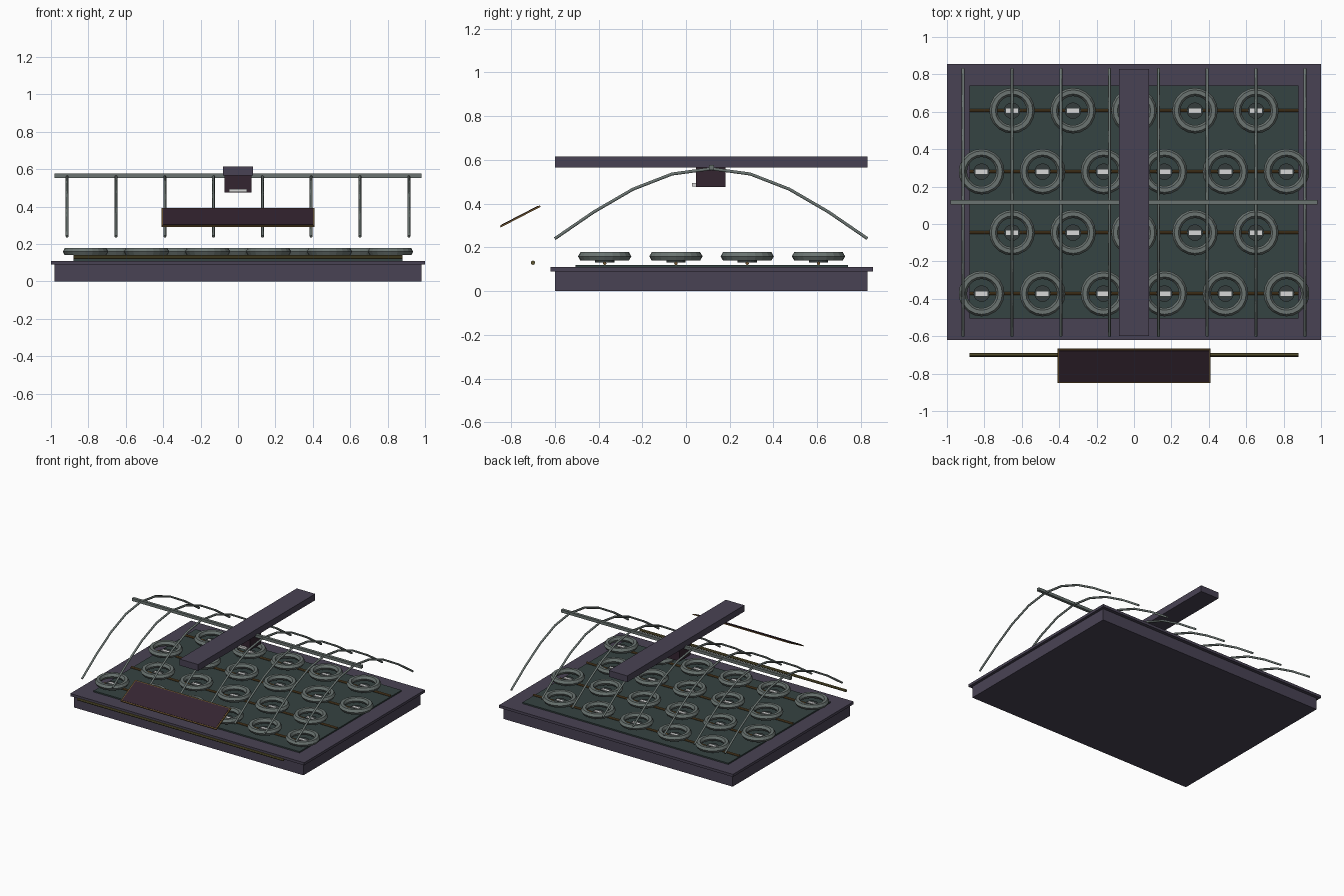
import bpy, math
from mathutils import Vector

if "Cube" in bpy.data.objects:
    bpy.data.objects.remove(bpy.data.objects["Cube"])


def material(name, rgb):
    m = bpy.data.materials.new(name)
    m.diffuse_color = (*rgb, 1)
    m.use_nodes = True
    m.node_tree.nodes["Principled BSDF"].inputs["Base Color"].default_value = m.diffuse_color
    return m


BODY = material("slate violet", (0.066, 0.055, 0.088))
BED = material("dark green", (0.036, 0.056, 0.054))
STEEL = material("grey green steel", (0.145, 0.175, 0.165))
CORE = material("dark core", (0.035, 0.045, 0.045))
PLUM = material("dark plum", (0.034, 0.018, 0.030))
BRASS = material("brown brass", (0.15, 0.085, 0.028))
OLIVE = material("olive brass", (0.12, 0.10, 0.035))
LIGHT = material("pale light", (0.68, 0.68, 0.68))


def finish(name, mat):
    o = bpy.context.object
    o.name = name
    o.data.materials.append(mat)
    return o


def box(name, mat, x, y, z):
    """Box from (min, max) ranges on each axis."""
    bpy.ops.mesh.primitive_cube_add(size=1, location=[sum(r) / 2 for r in (x, y, z)])
    o = finish(name, mat)
    o.scale = [r[1] - r[0] for r in (x, y, z)]
    return o


def rod(name, mat, y, z, half, radius):
    """Round rod along x."""
    bpy.ops.mesh.primitive_cylinder_add(vertices=8, radius=radius, depth=2 * half,
                                        location=(0, y, z), rotation=(0, math.pi / 2, 0))
    return finish(name, mat)


# Plinth, rim and planting bed
box("plinth", BODY, (-0.98, 0.98), (-0.60, 0.83), (0, 0.09))
box("rim", BODY, (-1, 1), (-0.62, 0.855), (0.09, 0.11))
box("bed", BED, (-0.88, 0.88), (-0.505, 0.74), (0.105, 0.12))

# Staggered rows of rings on rails
STEP = 0.326
for row in range(4):
    y = -0.372 + row * STEP
    rod("row_rail", BRASS, y, 0.127, 0.88, 0.008)
    count = 6 if row % 2 == 0 else 5
    for i in range(count):
        x = (i - (count - 1) / 2) * STEP
        bpy.ops.mesh.primitive_torus_add(major_radius=0.1, minor_radius=0.022,
                                         major_segments=20, minor_segments=6,
                                         location=(x, y, 0.159))
        finish("ring", STEEL)
        bpy.ops.mesh.primitive_cylinder_add(vertices=16, radius=0.044, depth=0.012,
                                            location=(x, y, 0.136))
        finish("ring_core", CORE)
        box("core_light", LIGHT, (x - 0.032, x + 0.032), (y - 0.012, y + 0.012), (0.141, 0.147))

# Arched ribs
for i in range(8):
    x = (i - 3.5) * 0.261
    curve = bpy.data.curves.new("rib", "CURVE")
    curve.dimensions = "3D"
    curve.bevel_depth = 0.008
    curve.bevel_resolution = 1
    curve.use_fill_caps = True
    line = curve.splines.new("POLY")
    line.points.add(8)
    for k, p in enumerate(line.points):
        t = k / 8
        p.co = (x, -0.60 + 1.43 * t, 0.24 + 0.32 * math.sin(math.pi * t), 1)
    curve.materials.append(STEEL)
    bpy.context.collection.objects.link(bpy.data.objects.new("rib", curve))

# Ridge bar, overhead beam and the carriage under it
box("ridge_bar", STEEL, (-0.98, 0.98), (0.105, 0.127), (0.554, 0.576))
box("overhead_beam", BODY, (-0.079, 0.079), (-0.60, 0.83), (0.566, 0.615))
box("carriage", PLUM, (-0.072, 0.072), (0.045, 0.18), (0.476, 0.566))
box("carriage_lamp", LIGHT, (-0.048, 0.048), (0.028, 0.046), (0.479, 0.495))

# Tilted front panel with a brass backing frame
tilt = math.atan2(0.093, 0.18)
normal = Vector((0, -math.sin(tilt), math.cos(tilt)))
centre = Vector((0, -0.758, 0.342))
for name, mat, w, d, h, lift in (("panel_frame", BRASS, 0.82, 0.205, 0.008, 0),
                                 ("panel_face", PLUM, 0.80, 0.187, 0.006, 0.003)):
    bpy.ops.mesh.primitive_cube_add(size=1, location=centre + normal * lift,
                                    rotation=(tilt, 0, 0))
    finish(name, mat).scale = (w, d, h)

# Front handrail
rod("front_rail", OLIVE, -0.70, 0.13, 0.88, 0.010)
